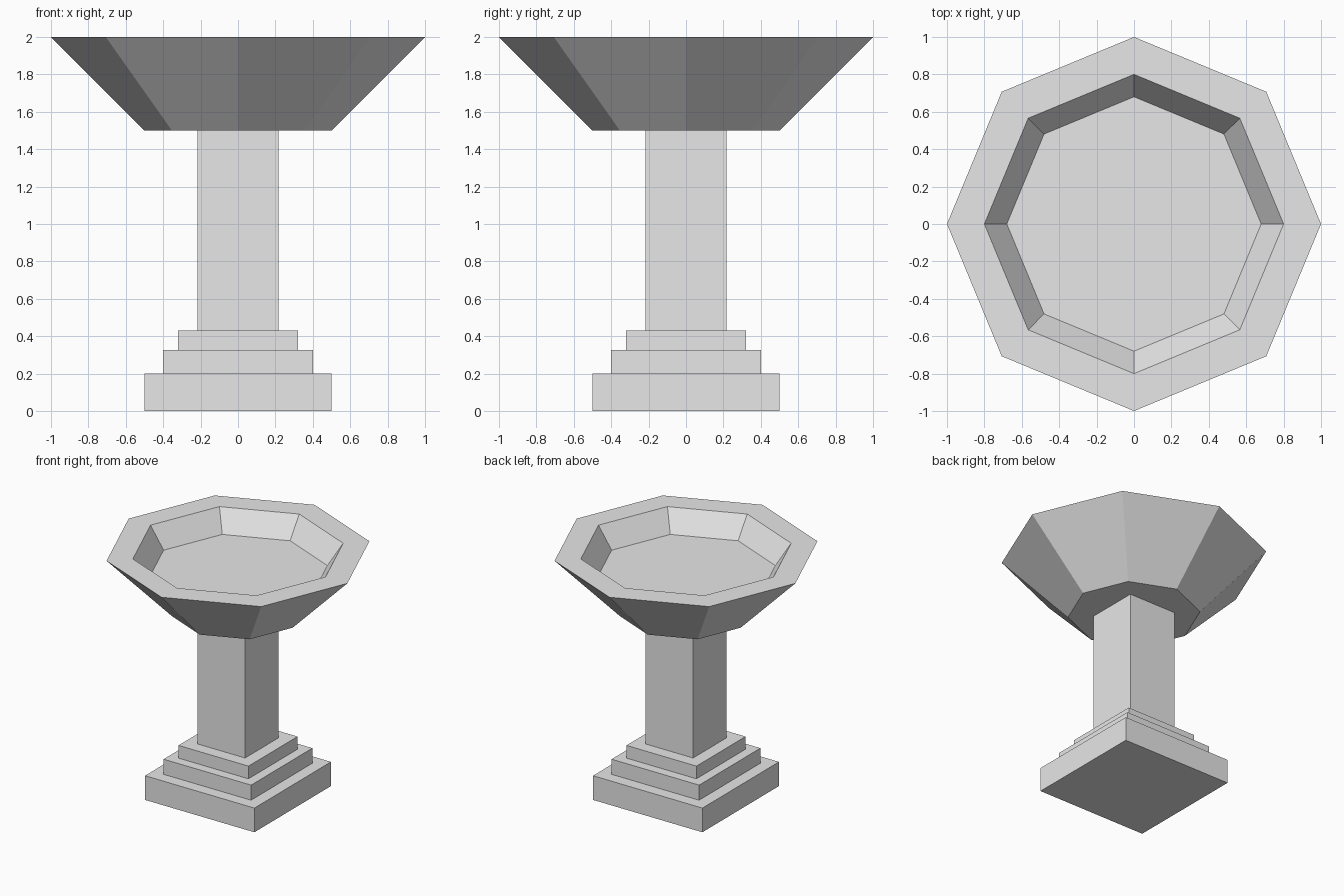
import bpy
import bmesh
from math import cos, sin, tau

if "Cube" in bpy.data.objects:
    bpy.data.objects.remove(bpy.data.objects["Cube"], do_unlink=True)

# Single stone colour
stone = bpy.data.materials.new("pale_grey_stone")
stone.use_nodes = True
colour = (0.8, 0.8, 0.8, 1.0)
stone.diffuse_color = colour
stone.node_tree.nodes["Principled BSDF"].inputs["Base Color"].default_value = colour


def finish(name, bm):
    bmesh.ops.recalc_face_normals(bm, faces=bm.faces)
    mesh = bpy.data.meshes.new(name)
    bm.to_mesh(mesh)
    bm.free()
    mesh.materials.append(stone)
    obj = bpy.data.objects.new(name, mesh)
    bpy.context.collection.objects.link(obj)


def block(name, half_width, bottom, top):
    bm = bmesh.new()
    bmesh.ops.create_cube(bm, size=1)
    bmesh.ops.scale(bm, vec=(2 * half_width, 2 * half_width, top - bottom), verts=bm.verts)
    bmesh.ops.translate(bm, vec=(0, 0, (top + bottom) / 2), verts=bm.verts)
    finish(name, bm)


def turned(name, profile, sides):
    """Closed flat-sided body from (radius, height) rings, capped at both ends."""
    bm = bmesh.new()
    rings = [[bm.verts.new((r * cos(tau * i / sides), r * sin(tau * i / sides), z))
              for i in range(sides)] for r, z in profile]
    for low, high in zip(rings, rings[1:]):
        for i in range(sides):
            j = (i + 1) % sides
            bm.faces.new((low[i], low[j], high[j], high[i]))
    bm.faces.new(rings[0][::-1])
    bm.faces.new(rings[-1])
    finish(name, bm)


# Stepped square foot and pillar
block("plinth", 0.5, 0, 0.2)
block("middle_step", 0.4, 0.2, 0.325)
block("upper_step", 0.32, 0.325, 0.43)
block("pillar", 0.217, 0.43, 1.5)

# Octagonal basin: underside, flared wall, rim, inner wall, floor
turned("basin", [(0.5, 1.5), (1, 2), (0.8, 2), (0.68, 1.825)], 8)
